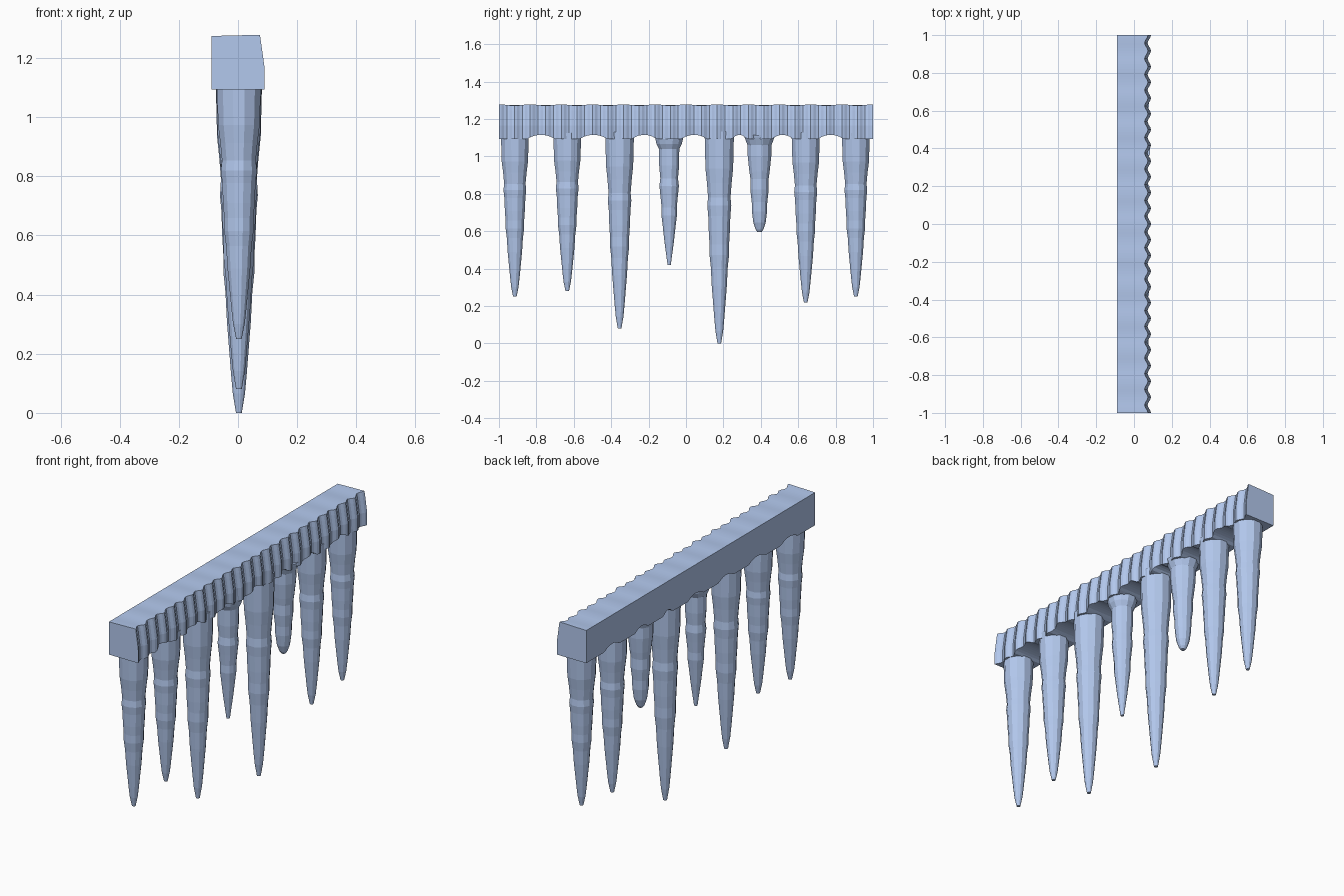
import bpy, bmesh, math

if "Cube" in bpy.data.objects:
    bpy.data.objects.remove(bpy.data.objects["Cube"])

def make_object(name, bm):
    bmesh.ops.recalc_face_normals(bm, faces=bm.faces)
    me = bpy.data.meshes.new(name)
    bm.to_mesh(me)
    bm.free()
    ob = bpy.data.objects.new(name, me)
    bpy.context.collection.objects.link(ob)
    mat = bpy.data.materials.get("ice") or bpy.data.materials.new("ice")
    mat.diffuse_color = (0.45, 0.58, 0.85, 1)
    mat.use_nodes = True
    mat.node_tree.nodes["Principled BSDF"].inputs["Base Color"].default_value = mat.diffuse_color
    me.materials.append(mat)
    return ob

def loft(name, rings):
    bm = bmesh.new()
    vr = [[bm.verts.new(p) for p in ring] for ring in rings]
    n = len(vr[0])
    for a, b in zip(vr, vr[1:]):
        for i in range(n):
            j = (i + 1) % n
            bm.faces.new((a[i], a[j], b[j], b[i]))
    bm.faces.new(vr[0])
    bm.faces.new(vr[-1][::-1])
    return make_object(name, bm)

# Long tapered profile: fraction of length, radius
LONG = [(-.03, .08), (0, .079), (.15, .075), (.22, .067), (.29, .061), (.33, .065),
        (.38, .060), (.46, .057), (.52, .053), (.57, .053), (.63, .046), (.72, .041),
        (.80, .034), (.88, .027), (.94, .021), (1, .010)]
# Short profiles with a flared root
SLIM = [(-.03, .078), (0, .078), (.05, .070), (.09, .056), (.22, .055), (.32, .049),
        (.38, .054), (.46, .048), (.55, .042), (.61, .043), (.69, .036), (.82, .026), (1, .009)]
BLUNT = [(-.03, .085), (0, .082), (.08, .066), (.2, .065), (.36, .056), (.44, .050),
         (.55, .051), (.68, .043), (.78, .042), (.90, .034), (.97, .022), (1, .012)]

# Icicles: centre y, tip z, profile, width factor
ICICLES = [(-.915, .25, LONG, .97), (-.635, .28, LONG, .97), (-.355, .08, LONG, 1.0),
           (-.09, .42, SLIM, 1.0), (.178, 0, LONG, 1.02), (.393, .595, BLUNT, 1.0),
           (.64, .22, LONG, .98), (.908, .25, LONG, .97)]
ROOT = 1.10
SIDES = 12
for k, (y, tip, profile, w) in enumerate(ICICLES):
    rings = []
    for t, r in profile:
        z = ROOT - t * (ROOT - tip)
        rings.append([(.003 + r * w * math.cos(2 * math.pi * (i + .5) / SIDES),
                       y + r * w * math.sin(2 * math.pi * (i + .5) / SIDES), z)
                      for i in range(SIDES)])
    loft(f"icicle_{k + 1}", rings)

# Ice ledge: rippled front, flat back, scalloped underside between icicles
centres = [c[0] for c in ICICLES]

def underside(y):
    for a, b in zip(centres, centres[1:]):
        lo, hi = a + .07, b - .07
        if lo < y < hi:
            return 1.093 + .022 * math.sin(math.pi * (y - lo) / (hi - lo)) ** .7
    return 1.093

rings = []
STEPS = 144
for s in range(STEPS + 1):
    y = -1 + 2 * s / STEPS
    wave = .009 * math.cos(2 * math.pi * 24 * s / STEPS)
    top = 1.275 + .003 * math.cos(2 * math.pi * 12 * s / STEPS)
    low = underside(y)
    rings.append([(-.09, y, low), (-.09, y, 1.274), (.065 + wave, y, top),
                  (.070 + wave, y, 1.245), (.081 + wave, y, 1.165), (.081 + wave, y, low)])
loft("ice_ledge", rings)
